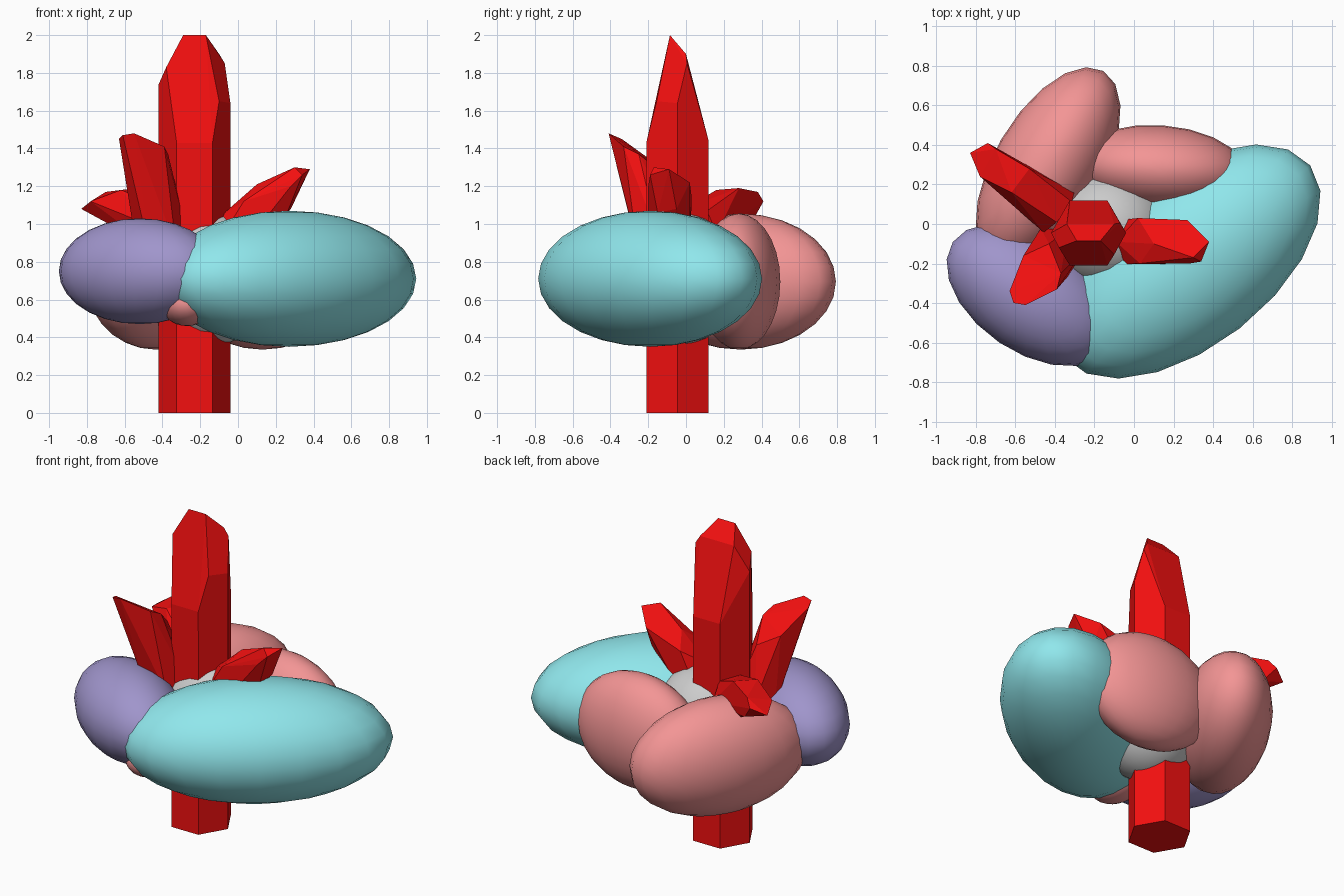
import bpy, bmesh, math
from mathutils import Vector, Matrix

if "Cube" in bpy.data.objects:
    bpy.data.objects.remove(bpy.data.objects["Cube"])


def material(name, rgb):
    m = bpy.data.materials.new(name)
    m.diffuse_color = (*rgb, 1)
    m.use_nodes = True
    m.node_tree.nodes["Principled BSDF"].inputs["Base Color"].default_value = m.diffuse_color
    return m


RED = material("red", (0.9, 0.005, 0.005))
CYAN = material("cyan", (0.28, 0.80, 0.84))
PINK = material("pink", (0.90, 0.30, 0.30))
PURPLE = material("purple", (0.35, 0.30, 0.60))


def make_object(name, bm, mat):
    mesh = bpy.data.meshes.new(name)
    bm.to_mesh(mesh)
    bm.free()
    if mat:
        mesh.materials.append(mat)
    ob = bpy.data.objects.new(name, mesh)
    bpy.context.collection.objects.link(ob)
    return ob


def stone(name, centre, radii, angle, mat=None):
    """Smooth ellipsoid stone turned about z."""
    bm = bmesh.new()
    place = (Matrix.Translation(centre) @ Matrix.Rotation(math.radians(angle), 4, 'Z')
             @ Matrix.Diagonal((*radii, 1)))
    bmesh.ops.create_uvsphere(bm, u_segments=20, v_segments=14, radius=1, matrix=place)
    for f in bm.faces:
        f.smooth = True
    return make_object(name, bm, mat)


def crystal(name, base, axis, radius, tip):
    """Flat-faced crystal: convex hull of a hexagonal base and a cut tip."""
    bm = bmesh.new()
    turn = Vector((0, 0, 1)).rotation_difference(Vector(axis))
    for i in range(6):
        a = i * math.pi / 3
        p = Vector((radius * math.cos(a), radius * math.sin(a), 0))
        bm.verts.new(Vector(base) + turn @ p)
    for p in tip:
        bm.verts.new(p)
    bmesh.ops.convex_hull(bm, input=bm.verts[:])
    loose = [v for v in bm.verts if not v.link_faces]
    bmesh.ops.delete(bm, geom=loose, context='VERTS')
    bmesh.ops.dissolve_limit(bm, angle_limit=math.radians(6),
                             verts=bm.verts[:], edges=bm.edges[:])
    bmesh.ops.recalc_face_normals(bm, faces=bm.faces[:])
    return make_object(name, bm, mat=RED)


# Stones around the crystal
stone("cyan_stone", (0.27, -0.19, 0.71), (0.79, 0.43, 0.36), 38, CYAN)
stone("purple_stone", (-0.52, -0.36, 0.75), (0.48, 0.29, 0.28), -34, PURPLE)
stone("back_left_stone", (-0.435, 0.29, 0.695), (0.56, 0.275, 0.36), 60, PINK)
stone("back_stone", (0.13, 0.28, 0.695), (0.44, 0.22, 0.36), -4, PINK)
stone("front_pebble", (-0.27, -0.48, 0.58), (0.14, 0.19, 0.12), 0, PINK)
stone("core_stone", (-0.13, -0.03, 0.71), (0.33, 0.31, 0.35), 0)

# Tall central crystal, tip given relative to its axis
cx, cy = -0.23, -0.045
tall_tip = [(-0.06, -0.04, 2), (0.06, -0.04, 2), (0.13, -0.11, 1.65),
            (0.095, -0.165, 1.43), (-0.095, -0.165, 1.43), (-0.15, -0.075, 1.83),
            (-0.19, 0, 1.74), (0.19, 0, 1.64), (0.16, 0.05, 1.85),
            (0.13, 0.045, 1.9), (-0.11, 0.045, 1.9),
            (0.095, 0.165, 1.44), (-0.095, 0.165, 1.44)]
crystal("tall_crystal", (cx, cy, 0), (0, 0, 1), 0.19,
        [(cx + x, cy + y, z) for x, y, z in tall_tip])

# Small leaning crystals
crystal("front_left_crystal", (-0.40, -0.14, 0.9), (-0.1, -0.17, 0.5), 0.14,
        [(-0.63, -0.34, 1.45), (-0.61, -0.40, 1.47), (-0.55, -0.41, 1.48),
         (-0.39, -0.33, 1.41), (-0.37, -0.25, 1.37), (-0.43, -0.10, 1.25),
         (-0.56, -0.16, 1.32)])
crystal("right_crystal", (0.0, -0.09, 0.95), (0.6, 0, 0.6), 0.13,
        [(0.38, -0.09, 1.29), (0.30, -0.17, 1.30), (0.34, -0.19, 1.26),
         (0.27, 0.02, 1.22), (0.02, 0.03, 1.14), (0.10, -0.10, 1.21),
         (0.03, -0.20, 1.12), (0.28, -0.20, 1.20), (0.28, -0.05, 1.08),
         (0.26, -0.15, 1.06)])
crystal("back_left_crystal", (-0.38, 0.06, 0.97), (-0.4, 0.32, 0.1), 0.13,
        [(-0.83, 0.36, 1.08), (-0.74, 0.41, 1.12), (-0.70, 0.38, 1.17),
         (-0.53, 0.28, 1.19), (-0.62, 0.16, 1.18), (-0.78, 0.24, 1.12),
         (-0.67, 0.36, 1.03), (-0.72, 0.26, 1.03)])
